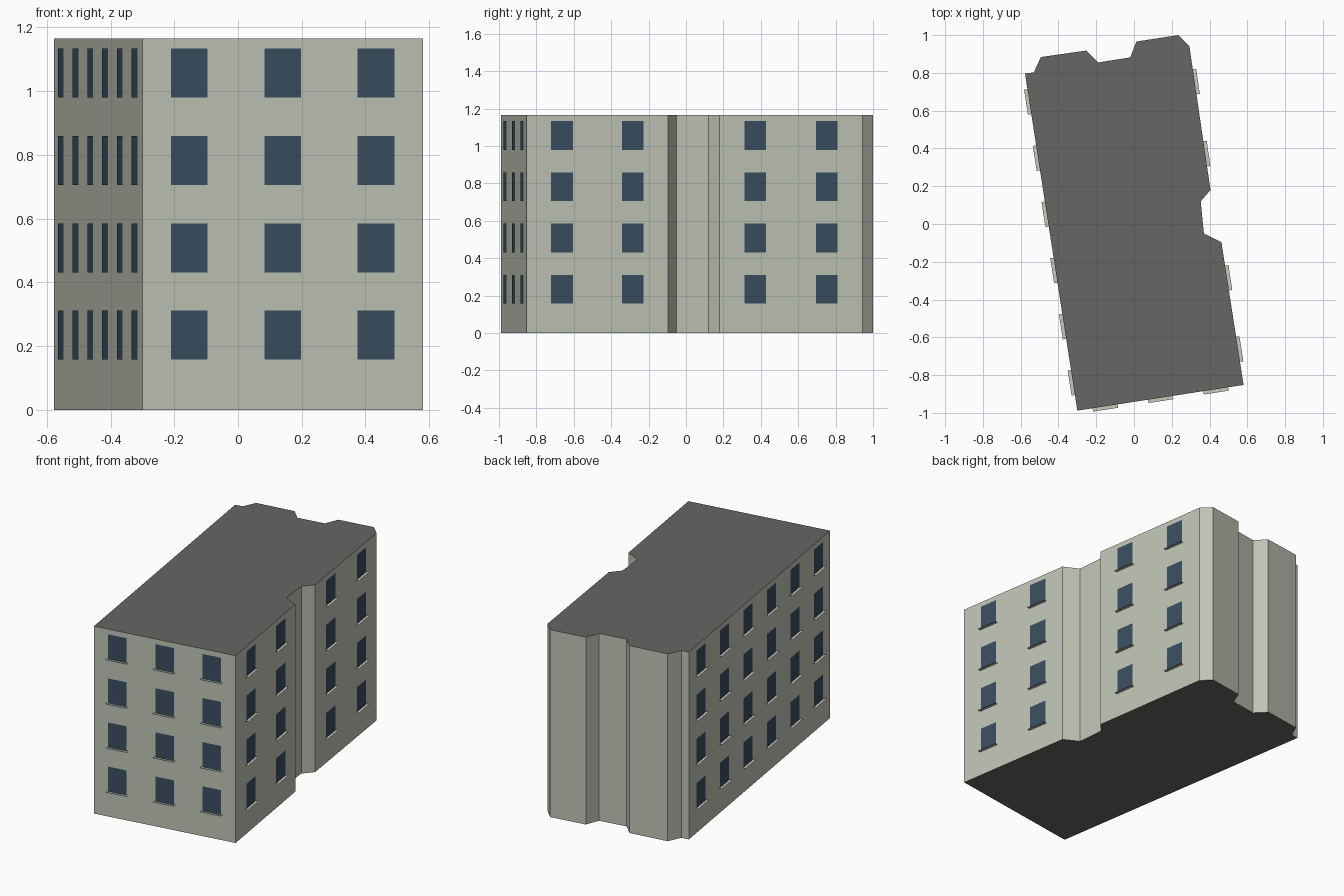
import bpy
from mathutils import Vector

if "Cube" in bpy.data.objects:
    bpy.data.objects.remove(bpy.data.objects["Cube"])

HEIGHT = 1.165
# Footprint, counter-clockwise from the front left corner
PLAN = [(-0.30, -0.988), (0.58, -0.852), (0.463, -0.097), (0.37, -0.05),
        (0.353, 0.119), (0.405, 0.18), (0.293, 0.943), (0.235, 1.0),
        (0.013, 0.966), (-0.02, 0.882), (-0.19, 0.855), (-0.253, 0.918),
        (-0.493, 0.884), (-0.53, 0.803), (-0.577, 0.796)]


def material(name, rgb):
    m = bpy.data.materials.new(name)
    m.diffuse_color = (*rgb, 1)
    m.use_nodes = True
    m.node_tree.nodes["Principled BSDF"].inputs["Base Color"].default_value = m.diffuse_color
    return m


WALL = material("wall_paint", (0.52, 0.55, 0.46))
ROOF = material("roof_grey", (0.13, 0.135, 0.125))
GLASS = material("window_glass", (0.04, 0.075, 0.115))
SILL = material("sill_stone", (0.6, 0.57, 0.5))


def add(name, verts, faces, mats):
    me = bpy.data.meshes.new(name)
    me.from_pydata(verts, [], faces)
    for m in mats:
        me.materials.append(m)
    ob = bpy.data.objects.new(name, me)
    bpy.context.collection.objects.link(ob)
    return ob


# Extruded block: walls, then floor and roof caps
n = len(PLAN)
verts = [(x, y, z) for z in (0, HEIGHT) for x, y in PLAN]
faces = [(i, (i + 1) % n, (i + 1) % n + n, i + n) for i in range(n)]
faces += [tuple(reversed(range(n))), tuple(range(n, 2 * n))]
block = add("building_block", verts, faces, [WALL, ROOF])
for p in block.data.polygons[n:]:
    p.material_index = 1


# Evenly spaced windows and thin sills on each long wall, four floors
def window_grid(side, start, end, count):
    a, b = Vector((*PLAN[start], 0)), Vector((*PLAN[end], 0))
    along = (b - a).normalized()
    out = along.cross(Vector((0, 0, 1)))
    gv, sv = [], []
    for floor in range(4):
        z = Vector((0, 0, 0.157 + 0.2743 * floor))
        up = Vector((0, 0, 0.154))
        for k in range(count):
            c = a.lerp(b, (k + 0.5) / count) + z
            w, s = along * 0.0585, along * 0.067
            g = c + out * 0.002
            gv += [g - w, g + w, g + w + up, g - w + up]
            e = out * 0.018
            sv += [c - s, c - s + e, c + s + e, c + s]
    quads = [tuple(range(i, i + 4)) for i in range(0, len(gv), 4)]
    add(side + "_windows", gv, quads, [GLASS])
    add(side + "_sills", sv, quads, [SILL])


window_grid("front", 0, 1, 3)
window_grid("right_front", 1, 2, 2)
window_grid("right_back", 5, 6, 2)
window_grid("left", 14, 0, 6)
